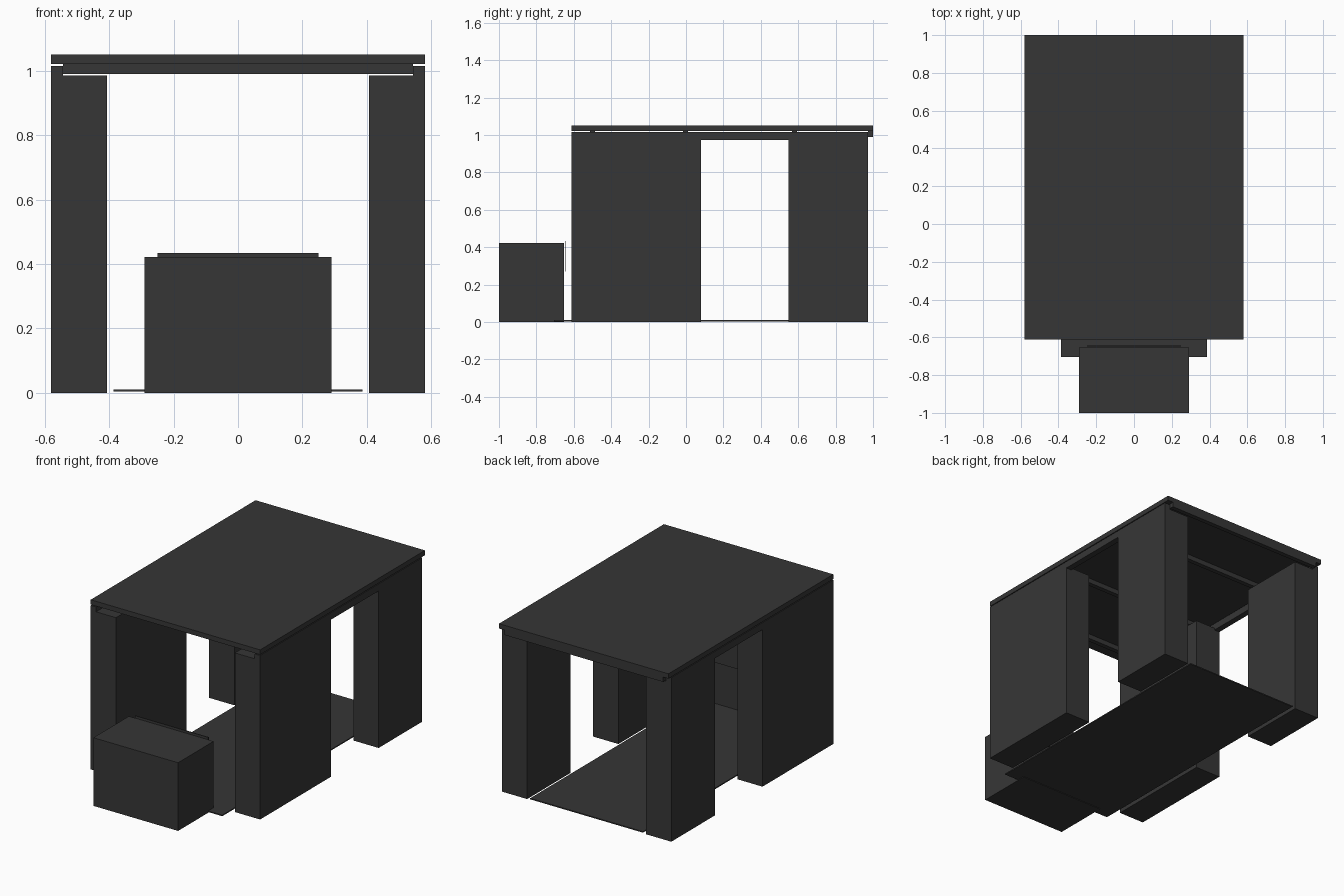
import bpy
import bmesh

if "Cube" in bpy.data.objects:
    bpy.data.objects.remove(bpy.data.objects["Cube"], do_unlink=True)

# Single dark finish
dark = bpy.data.materials.new("charcoal grey")
dark.use_nodes = True
colour = (0.037, 0.037, 0.037, 1.0)
dark.diffuse_color = colour
bsdf = next(n for n in dark.node_tree.nodes if n.type == "BSDF_PRINCIPLED")
bsdf.inputs["Base Color"].default_value = colour


def box(name, x, y, z):
    """Box spanning the given (low, high) ranges."""
    bm = bmesh.new()
    bmesh.ops.create_cube(bm, size=1)
    for v in bm.verts:
        v.co = [r[0] + (c + 0.5) * (r[1] - r[0]) for c, r in zip(v.co, (x, y, z))]
    mesh = bpy.data.meshes.new(name)
    bm.to_mesh(mesh)
    bm.free()
    mesh.materials.append(dark)
    obj = bpy.data.objects.new(name, mesh)
    bpy.context.scene.collection.objects.link(obj)
    return obj


HALF, RAIL_IN, WALL_IN = 0.58, 0.543, 0.407
FRONT, BACK = -0.612, 0.972

# Roof slab and the beams carrying it
box("roof_slab", (-HALF, HALF), (FRONT, 1.0), (1.02, 1.05))
for i, y in enumerate((-0.5, -0.003, 0.58, 0.986)):
    box(f"cross_beam_{i + 1}", (-RAIL_IN, RAIL_IN), (y - 0.014, y + 0.014), (0.99, 1.02))

# Side cabinets and top rails, mirrored left and right
for side, s in (("left", 1), ("right", -1)):
    def span(a, b):
        return tuple(sorted((s * a, s * b)))
    box(f"{side}_front_cabinet", span(WALL_IN, HALF), (FRONT, 0.08), (0, 0.985))
    box(f"{side}_back_cabinet", span(WALL_IN, HALF), (0.547, BACK), (0, 0.985))
    box(f"{side}_top_rail", span(RAIL_IN, HALF), (FRONT, BACK), (0.972, 1.015))

# Floor mat, front chest and the thin panel behind it
box("floor_mat", (-0.386, 0.386), (-0.705, BACK), (0.004, 0.011))
box("front_chest", (-0.29, 0.29), (-1.0, -0.653), (0, 0.422))
box("back_panel", (-0.25, 0.25), (-0.648, -0.643), (0.27, 0.434))
